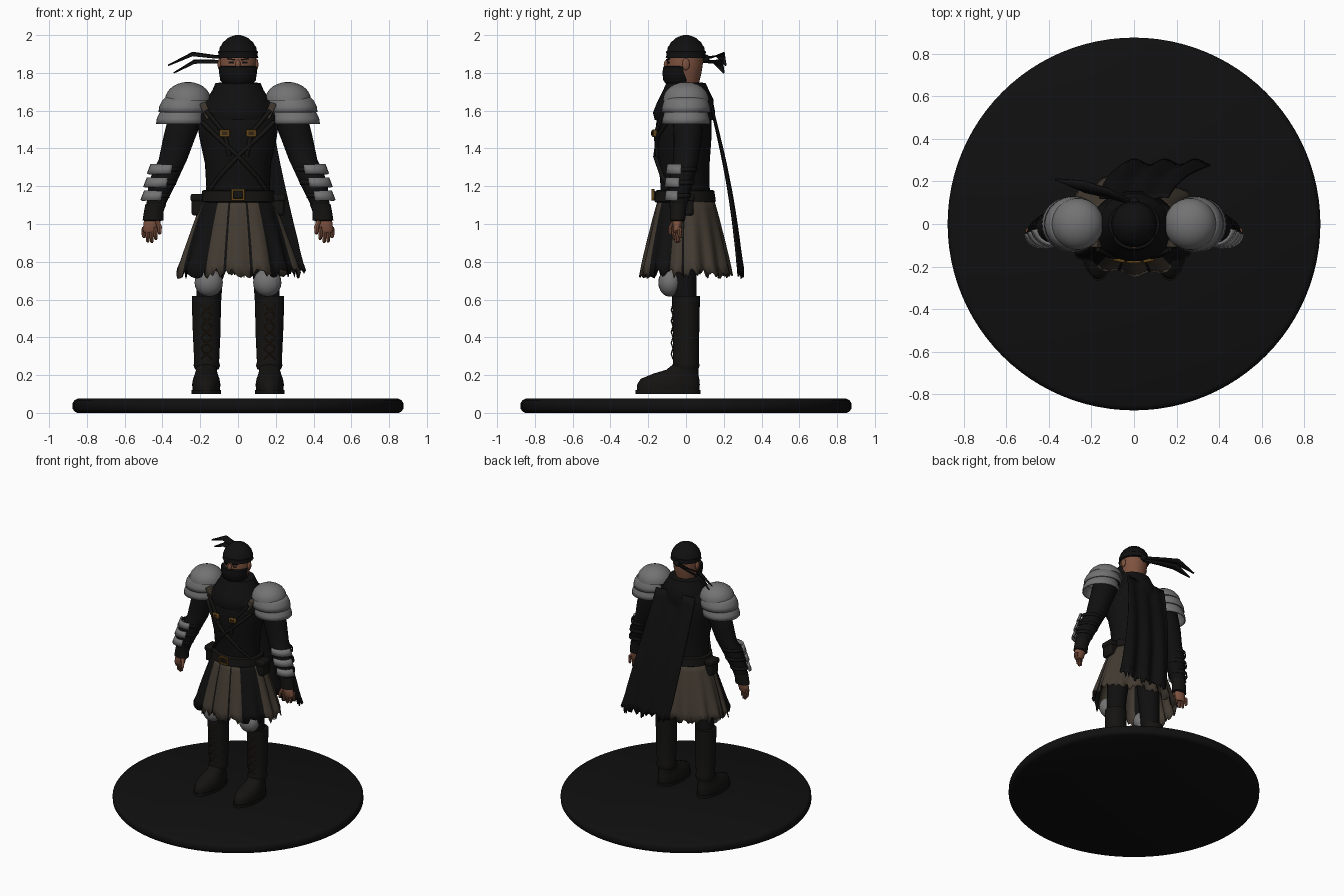
import bpy, math, random
from mathutils import Vector, Euler

random.seed(4)
if "Cube" in bpy.data.objects:
    bpy.data.objects.remove(bpy.data.objects["Cube"], do_unlink=True)


def material(name, r, g, b):
    m = bpy.data.materials.new(name)
    m.use_nodes = True
    m.diffuse_color = (r, g, b, 1)
    bsdf = next(n for n in m.node_tree.nodes if n.type == 'BSDF_PRINCIPLED')
    bsdf.inputs["Base Color"].default_value = (r, g, b, 1)
    bsdf.inputs["Roughness"].default_value = 0.8
    return m


base_black = material("base black", .005, .005, .005)
cloth = material("black cloth", .005, .005, .005)
leather = material("dark leather", .007, .0065, .006)
steel = material("grey steel", .17, .17, .17)
brown = material("brown cloth", .055, .043, .031)
skin = material("skin", .21, .085, .05)
brass = material("brass", .12, .06, .01)
lace_mat = material("lace brown", .035, .02, .008)
parts = []


def surface(name, rows, mats, closed=True, caps=True, thick=0, rule=None):
    """Skin a list of point rows into one mesh."""
    n = len(rows[0])
    verts = [p for row in rows for p in row]
    faces, cols = [], []
    for j in range(len(rows) - 1):
        for i in range(n if closed else n - 1):
            k = (i + 1) % n
            faces.append((j * n + i, j * n + k, (j + 1) * n + k, (j + 1) * n + i))
            cols.append(rule(i) if rule else 0)
    if closed and caps:
        faces += [tuple(reversed(range(n))), tuple(range(len(verts) - n, len(verts)))]
        cols += [0, 0]
    me = bpy.data.meshes.new(name)
    me.from_pydata(verts, [], faces)
    for m in mats:
        me.materials.append(m)
    for p, c in zip(me.polygons, cols):
        p.material_index = c
    ob = bpy.data.objects.new(name, me)
    bpy.context.collection.objects.link(ob)
    if thick:
        mod = ob.modifiers.new("thickness", 'SOLIDIFY')
        mod.thickness, mod.offset = thick, 0
    parts.append(ob)
    return ob


def tube(name, rings, mat, seg=28, s=1, arc=None, caps=True, thick=0):
    """Loft elliptical level rings (x, y, z, rx, ry); s mirrors in x."""
    a0, a1 = arc or (0, 360)
    steps = [math.radians(a0 + (a1 - a0) * i / (seg - 1 if arc else seg)) for i in range(seg)]
    rows = []
    for x, y, z, rx, ry in rings:
        row = [(s * (x + rx * math.cos(a)), y + ry * math.sin(a), z) for a in steps]
        rows.append(row[::-1] if s < 0 else row)
    return surface(name, rows, [mat], not arc, caps, thick)


def ball(name, c, r, mat, n=10):
    rings = []
    for i in range(n + 1):
        t = math.pi * (.02 + .96 * i / n)
        rings.append((c[0], c[1], c[2] - r[2] * math.cos(t), r[0] * math.sin(t), r[1] * math.sin(t)))
    return tube(name, rings, mat, 20)


def box(name, c, size, mat, rot=(0, 0, 0), bevel=.006):
    e = Euler([math.radians(a) for a in rot])
    rows = [[Vector(c) + e.to_matrix() @ Vector((sx * size[0] / 2, sy * size[1] / 2, sz * size[2] / 2))
             for sx, sy in ((-1, -1), (1, -1), (1, 1), (-1, 1))] for sz in (-1, 1)]
    ob = surface(name, rows, [mat])
    if bevel:
        mod = ob.modifiers.new("bevel", 'BEVEL')
        mod.width, mod.segments = bevel, 2
    return ob


def cord(name, pts, r, mat):
    cu = bpy.data.curves.new(name, 'CURVE')
    cu.dimensions, cu.bevel_depth, cu.bevel_resolution, cu.use_fill_caps = '3D', r, 1, True
    sp = cu.splines.new('POLY')
    sp.points.add(len(pts) - 1)
    for p, co in zip(sp.points, pts):
        p.co = (*co, 1)
    cu.materials.append(mat)
    bpy.context.collection.objects.link(bpy.data.objects.new(name, cu))


# Display base
tube("base_disc", [(0, 0, z, r, r) for z, r in
     ((0, .85), (.008, .866), (.022, .875), (.053, .875), (.067, .866), (.075, .85))], base_black, 96)

# Torso, cowl and belt
tube("torso", [(0, 0, 1.08, .185, .135), (0, -.005, 1.2, .168, .13), (0, -.01, 1.32, .175, .135),
     (0, -.015, 1.46, .205, .15), (0, -.01, 1.56, .22, .145), (0, 0, 1.64, .19, .13), (0, 0, 1.7, .1, .09)], cloth, 36)
tube("cowl", [(0, -.01, 1.55, .18, .155), (0, -.01, 1.59, .195, .165), (0, -.005, 1.64, .17, .15),
     (0, 0, 1.66, .165, .145), (0, 0, 1.71, .135, .12), (0, 0, 1.745, .12, .105), (0, 0, 1.75, .09, .08)], cloth, 36)
tube("belt", [(0, -.005, z, r, r - .035) for z, r in ((1.115, .19), (1.12, .198), (1.175, .19), (1.18, .18))], leather, 36)
for dx, dz, w, h in ((-.03, 0, .012, .06), (.03, 0, .012, .06), (0, .025, .07, .012), (0, -.025, .07, .012)):
    box("buckle_bar", (dx, -.175, 1.155 + dz), (w, .016, h), brass, bevel=.002)
box("buckle_plate", (0, -.168, 1.155), (.05, .014, .04), leather)

# Skirt of alternating panels with a ragged hem
N = 120
hem = [random.uniform(-.035, .02) for _ in range(N)]
skirt_rows = []
for j in range(9):
    v = j / 8
    row = []
    for i in range(N):
        a = math.tau * i / N
        f = 1 + .045 * v * math.cos(14 * a) + .02 * v * math.sin(5 * a)
        row.append((f * (.185 + .135 * v ** .9) * math.sin(a), -f * (.145 + .09 * v ** .9) * math.cos(a),
                    1.13 - .385 * v + hem[i] * v ** 8))
    skirt_rows.append(row)


def panel(i):
    a = abs((i + .5) * 360 / N - 360 * (i >= N / 2))
    return int(32 < a < 68 or 12 < a < 15 or 84 < a < 87)


surface("skirt", skirt_rows, [brown, cloth], caps=False, thick=.006, rule=panel)

# Cape swept to the left, ragged at the bottom
cape_rows = []
for j in range(17):
    v = j / 16
    row = []
    for i in range(41):
        u = i / 20 - 1
        x = u * (.165 + .04 * v) + .155 * v ** 1.3
        y = .125 + .165 * v + .02 * math.sin(math.pi * v) + .01 * math.sin(9 * u + 2 * v) * (.3 + v)
        row.append((x, y, 1.66 - .92 * v + random.uniform(-.03, .03) * v ** 12))
    cape_rows.append(row)
surface("cape", cape_rows, [cloth], closed=False, thick=.009)

# Head, mask and headscarf
tube("head", [(0, 0, 1.7, .06, .06), (0, -.01, 1.75, .075, .08), (0, -.01, 1.8, .09, .092),
     (0, -.005, 1.86, .096, .096), (0, 0, 1.93, .09, .09)], skin)
tube("face_mask", [(0, -.035, 1.74, .075, .07), (0, -.04, 1.76, .094, .08), (0, -.045, 1.8, .1, .08),
     (0, -.045, 1.832, .1, .075), (0, -.04, 1.836, .09, .065)], cloth)
scarf = []
for i, z in enumerate((1.88, 1.892, 1.912, 1.918, 1.938, 1.944, 1.963, 1.969, 1.984, 1.995, 2.0)):
    r = .108 * math.sqrt(max(.01, 1 - ((z - 1.885) / .116) ** 2)) - (.004 if i % 2 else 0)
    scarf.append((0, 0, z, max(r, .01), max(r, .01)))
tube("headscarf", scarf, cloth)
ball("scarf_knot", (0, .105, 1.875), (.025, .02, .022), cloth, 6)
for tail in (((-.01, .1, 1.88), (-.12, .15, 1.885), (-.24, .18, 1.9), (-.37, .21, 1.84)),
             ((-.01, .1, 1.86), (-.12, .14, 1.86), (-.23, .17, 1.86), (-.34, .2, 1.8))):
    ribbon = [[(x, y + d * w, z + d * w * .4) for x, y, z in tail[k:k + 1] for d in (-1, 1)]
              for k, w in enumerate((.012, .018, .024, .004))]
    surface("scarf_tail", ribbon, [cloth], closed=False, thick=.005)
ball("nose", (0, -.1, 1.845), (.014, .018, .025), skin, 6)

for s in (-1, 1):
    side = "left" if s > 0 else "right"
    # Face details
    ball(side + "_ear", (s * .096, .0, 1.845), (.012, .02, .032), skin, 8)
    box(side + "_eye", (s * .037, -.093, 1.855), (.026, .008, .009), cloth, (0, 0, s * 18), 0)
    box(side + "_eyebrow", (s * .037, -.095, 1.872), (.04, .009, .007), cloth, (0, -s * 8, s * 18), 0)

    # Chest harness and pouch
    cord(side + "_harness_strap", [(s * .19, -.1, 1.54), (s * .12, -.147, 1.47), (0, -.163, 1.36),
         (-s * .1, -.125, 1.25), (-s * .15, -.075, 1.18)], .012, leather)
    cord(side + "_shoulder_strap", [(s * .17, -.12, 1.6), (s * .07, -.16, 1.48), (s * .045, -.15, 1.36)], .012, leather)
    box(side + "_chest_buckle", (s * .07, -.168, 1.48), (.055, .02, .038), brass, (0, 0, s * 12))
    box(side + "_chest_buckle_face", (s * .069, -.178, 1.48), (.03, .008, .018), lace_mat, (0, 0, s * 12), 0)
    box(side + "_pouch", (s * .215, -.005, 1.1), (.06, .09, .11), leather, bevel=.012)
    box(side + "_pouch_flap", (s * .218, -.005, 1.14), (.066, .098, .04), leather, bevel=.01)

    # Arm, bracer and glove
    tube(side + "_arm", [(.22, .01, 1.65, .07, .07), (.27, .01, 1.58, .095, .08), (.31, .01, 1.46, .085, .075),
         (.345, .0, 1.34, .075, .066), (.375, -.015, 1.28, .077, .068), (.405, -.03, 1.2, .07, .062),
         (.435, -.04, 1.1, .05, .046)], cloth, s=s)
    tube(side + "_glove", [(.43, -.04, 1.11, .045, .04), (.435, -.04, 1.105, .055, .047), (.445, -.042, 1.07, .052, .043),
         (.45, -.045, 1.02, .055, .04), (.452, -.045, 1.015, .04, .03)], leather, 20, s)
    for x, y, z, r in ((.382, -.018, 1.29, .084), (.405, -.029, 1.22, .08), (.43, -.038, 1.15, .07)):
        tube(side + "_bracer_plate", [(x - .004, y, z + .025, r - .004, r - .008), (x + .006, y, z - .025, r + .006, r)],
             steel, 10, s, (-112, -5), False, .012)
        tube(side + "_bracer_strap", [(x - .002, y, z + .012, r - .003, r - .007), (x + .002, y, z - .012, r - .003, r - .007)],
             leather, 20, s, caps=False, thick=.004)

    # Hand
    tube(side + "_hand", [(.447, -.042, 1.06, .035, .028), (.455, -.045, 1.01, .044, .026),
         (.465, -.048, .965, .04, .022), (.465, -.048, .955, .03, .016)], skin, 16, s)
    for i, end in enumerate((.915, .9, .902, .925)):
        x, y = .434 + .021 * i, -.062 + .01 * i
        tube(side + "_finger", [(x, y, .985, .012, .013), (x + .003, y - .003, .95, .011, .012),
             (x + .002, y + .002, end + .006, .009, .01), (x, y + .004, end, .004, .004)], skin, 8, s)
    tube(side + "_thumb", [(.43, -.06, 1.02, .014, .014), (.416, -.08, .985, .013, .013),
         (.415, -.085, .95, .009, .009), (.415, -.085, .945, .004, .004)], skin, 8, s)

    # Layered pauldron: two skirts under a dome
    for name, x, z0, z1, r, top in (("lower", .3, 1.53, 1.61, .13, .105), ("middle", .285, 1.592, 1.675, .132, .1)):
        h = z1 - z0
        tube(side + "_pauldron_" + name, [(x, 0, z0, r, r - .005), (x, 0, z0 + h * .35, r - .004, r - .009),
             (x - .004, 0, z0 + h * .7, r - .014, r - .018), (x - .01, 0, z1, top, top)], steel, 36, s, caps=False, thick=.008)
    dome = [(.265, 0, 1.655 + .097 * math.sin(t), .122 * math.cos(t), .122 * math.cos(t))
            for t in (math.radians(d) for d in (0, 12, 25, 38, 50, 62, 74, 85))]
    tube(side + "_pauldron_dome", dome, steel, 36, s)
    box(side + "_pauldron_strap", (s * .17, -.085, 1.6), (.035, .05, .09), brown, (0, s * 25, 0))

    # Leg, knee pad and boot
    tube(side + "_thigh", [(.155, -.005, .58, .065, .062), (.15, -.01, .72, .07, .065), (.12, 0, 1.08, .09, .09)], cloth, s=s)
    ball(side + "_knee_pad", (s * .155, -.085, .69), (.075, .062, .075), steel)
    tube(side + "_shin", [(.165, .0, .23, .062, .064), (.165, 0, .25, .07, .072), (.166, 0, .27, .066, .068),
         (.166, .0, .42, .073, .07), (.167, .0, .57, .077, .073), (.167, 0, .62, .077, .073)], leather, s=s)
    tube(side + "_boot_sole", [(.168, -.095, .1, .079, .172), (.168, -.095, .122, .079, .172)], leather, s=s)
    tube(side + "_boot", [(.168, -.095, .12, .072, .165), (.168, -.093, .15, .075, .166), (.168, -.085, .18, .07, .155),
         (.168, -.055, .207, .06, .12), (.167, -.02, .228, .055, .085), (.166, 0, .26, .06, .065)], leather, s=s)
    for i in range(5):
        z = .285 + i * .058
        for d in (-1, 1):
            cord(side + "_boot_lace", [(s * .167 - d * .03, -.069, z), (s * .167, -.078, z + .027),
                 (s * .167 + d * .03, -.07, z + .054)], .0035, lace_mat)

# Smooth the rounded parts, keeping sharp edges
bpy.ops.object.select_all(action='DESELECT')
for ob in parts:
    ob.select_set(True)
bpy.context.view_layer.objects.active = parts[0]
bpy.ops.object.shade_smooth_by_angle(angle=math.radians(40))
